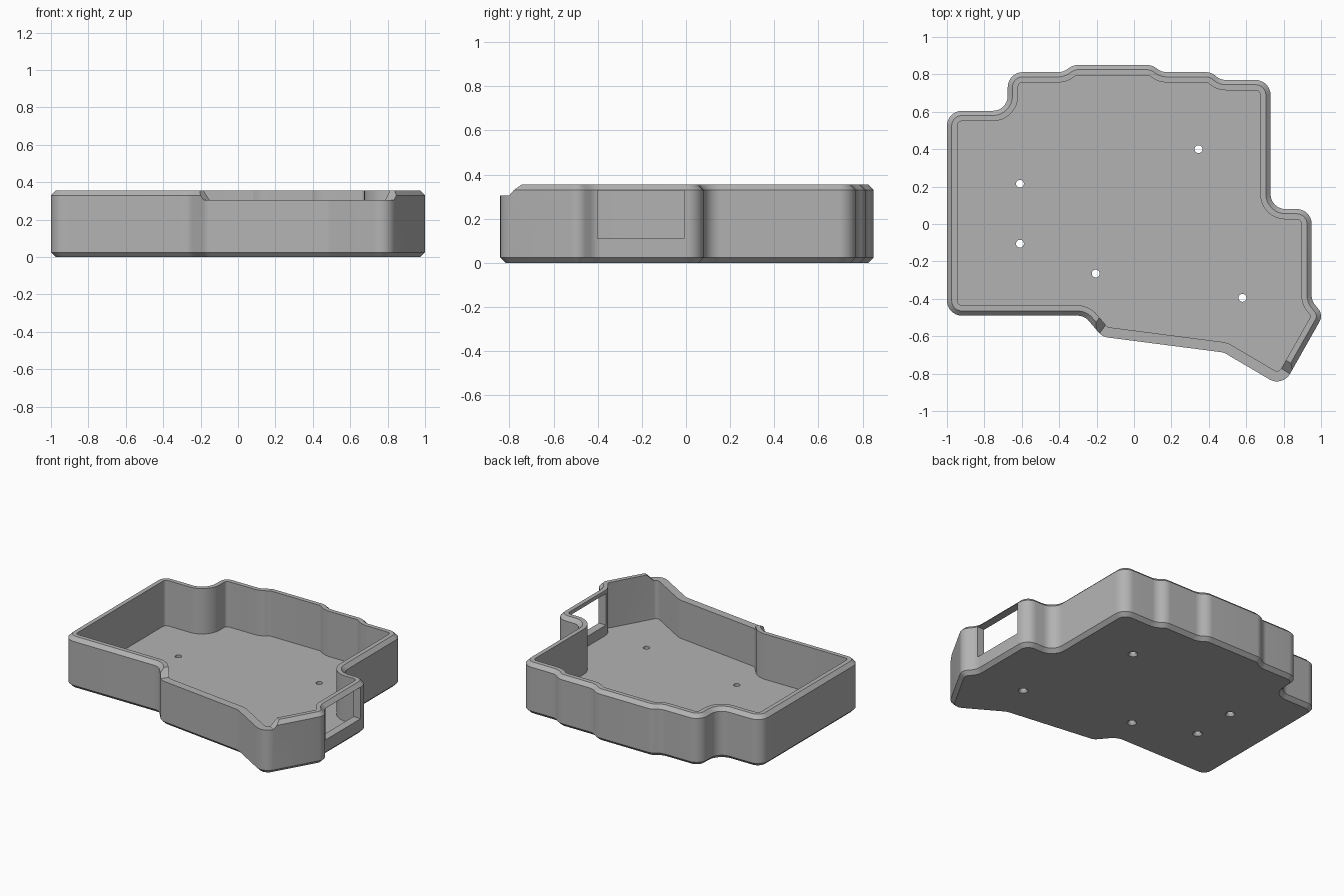
import bpy, bmesh, math
from mathutils import Vector

cube = bpy.data.objects.get("Cube")
if cube:
    bpy.data.objects.remove(cube, do_unlink=True)

grey = bpy.data.materials.new("plain grey")
grey.use_nodes = True
color = (0.45, 0.45, 0.45, 1)
grey.diffuse_color = color
grey.node_tree.nodes["Principled BSDF"].inputs["Base Color"].default_value = color


def fillet(corners, steps=8):
    """Round every (x, y, radius) corner of a closed outline."""
    out = []
    for i, (x, y, r) in enumerate(corners):
        p = Vector((x, y))
        a = Vector(corners[i - 1][:2]) - p
        b = Vector(corners[(i + 1) % len(corners)][:2]) - p
        turn = math.pi - a.angle(b)
        t = min(r * math.tan(turn / 2), 0.49 * a.length, 0.49 * b.length)
        a.normalize()
        b.normalize()
        centre = p + (a + b).normalized() * t / math.sin(turn / 2)
        start, end = p + a * t - centre, p + b * t - centre
        sweep = start.angle_signed(end)
        for k in range(steps + 1):
            f = -sweep * k / steps
            c, s = math.cos(f), math.sin(f)
            out.append(centre + Vector((start.x * c - start.y * s, start.x * s + start.y * c)))
    return out


def inset(path, d):
    """Move a counter-clockwise outline inward by d."""
    out = []
    for i, p in enumerate(path):
        e1 = (p - path[i - 1]).normalized()
        e2 = (path[(i + 1) % len(path)] - p).normalized()
        n1, n2 = Vector((-e1.y, e1.x)), Vector((-e2.y, e2.x))
        out.append(p + (n1 + n2) * d / (1 + n1.dot(n2)))
    return out


def loft(name, rings):
    """Join (outline, z) rings into a solid, capped at both ends."""
    bm = bmesh.new()
    loops = [[bm.verts.new((p[0], p[1], z)) for p in path] for path, z in rings]
    for lo, hi in zip(loops, loops[1:]):
        for i in range(len(lo)):
            bm.faces.new((lo[i - 1], lo[i], hi[i], hi[i - 1]))
    bm.faces.new(loops[0][::-1])
    bm.faces.new(loops[-1])
    bmesh.ops.recalc_face_normals(bm, faces=bm.faces)
    mesh = bpy.data.meshes.new(name)
    bm.to_mesh(mesh)
    bm.free()
    mesh.materials.append(grey)
    obj = bpy.data.objects.new(name, mesh)
    bpy.context.collection.objects.link(obj)
    return obj


def circle(x, y, r, n=24):
    return [(x + r * math.cos(k * math.tau / n), y + r * math.sin(k * math.tau / n)) for k in range(n)]


# Outline of the tray, counter-clockwise from the front right corner
R = 0.08
outline = fillet([
    (-1, -0.49, R), (-0.265, -0.49, R), (-0.17, -0.603, R), (0.48, -0.687, R),
    (0.794, -0.872, R), (1.012, -0.487, 0.06), (0.95, -0.41, R), (0.95, 0.08, R),
    (0.73, 0.08, R), (0.73, 0.77, R), (0.465, 0.77, R), (0.41, 0.812, R),
    (0.15, 0.812, R), (0.095, 0.85, R), (-0.325, 0.85, R), (-0.38, 0.812, R),
    (-0.675, 0.812, R), (-0.675, 0.605, R), (-1, 0.605, R)])

# Tray: chamfered foot, wall, chamfered rim, flat lip, inner wall and floor
EDGE, WALL, TOP, FLOOR = 0.025, 0.055, 0.355, 0.04
foot, inner = inset(outline, EDGE), inset(outline, WALL)
tray = loft("tray", [(foot, 0), (outline, EDGE), (outline, TOP - EDGE),
                     (foot, TOP), (inner, TOP), (inner, FLOOR)])

# Lowered front rim with sloping ends
low = [(-0.24, -0.66), (-0.24, -1), (0.95, -1), (0.91, -0.85),
       (0.745, -0.745), (0.6, -0.55), (-0.10, -0.47)]
shift = [(-0.08, 0.06), (-0.08, 0), (0.05, 0), (0.05, 0.087), (0.05, 0.087), (0, 0), (-0.08, 0.06)]
high = [(p[0] + s[0], p[1] + s[1]) for p, s in zip(low, shift)]
cutters = [loft("front_rim_cutter", [(low, 0.305), (high, 0.405)])]

# Window in the side wall
window = [(0.85, -0.4), (1.1, -0.4), (1.1, -0.01), (0.85, -0.01)]
cutters.append(loft("side_window_cutter", [(window, 0.11), (window, 0.329)]))

# Countersunk screw holes
for x, y in [(-0.61, 0.215), (-0.61, -0.105), (-0.205, -0.265), (0.58, -0.395), (0.345, 0.4)]:
    wide, narrow = circle(x, y, 0.034), circle(x, y, 0.021)
    cutters.append(loft("screw_hole_cutter", [(wide, -0.005), (narrow, 0.015), (narrow, 0.06)]))

bpy.ops.object.select_all(action="DESELECT")
bpy.context.view_layer.objects.active = tray
tray.select_set(True)
for cutter in cutters:
    cutter.hide_render = True
    mod = tray.modifiers.new("cut", "BOOLEAN")
    mod.operation, mod.solver, mod.object = "DIFFERENCE", "EXACT", cutter
    bpy.ops.object.modifier_apply(modifier=mod.name)
    bpy.data.objects.remove(cutter, do_unlink=True)

bpy.ops.object.shade_smooth_by_angle(angle=math.radians(30))
